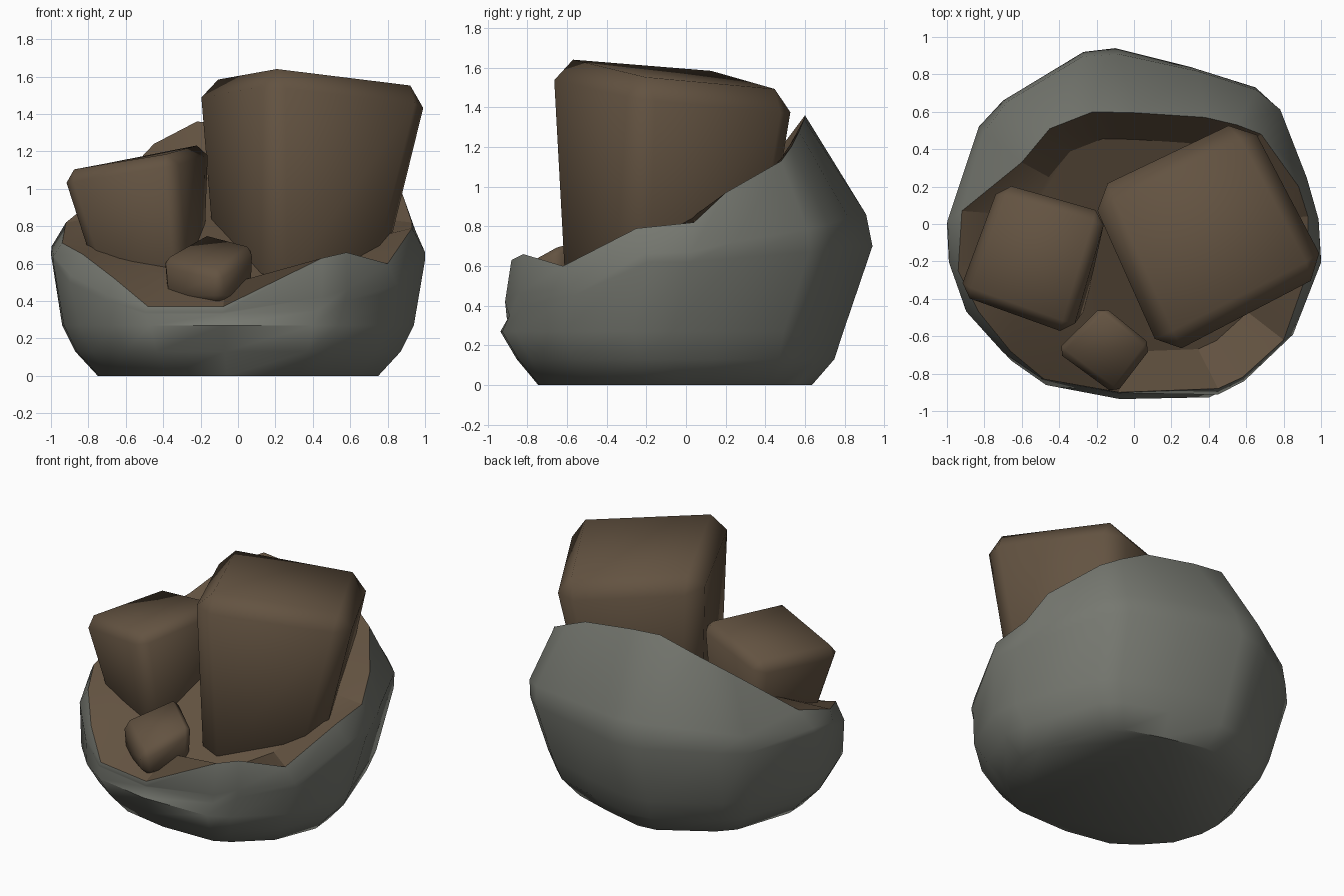
import bpy, bmesh, math
from mathutils import Vector

if "Cube" in bpy.data.objects:
    bpy.data.objects.remove(bpy.data.objects["Cube"])


def material(name, rgb):
    m = bpy.data.materials.new(name)
    m.diffuse_color = (*rgb, 1)
    m.use_nodes = True
    m.node_tree.nodes["Principled BSDF"].inputs["Base Color"].default_value = m.diffuse_color
    return m


GREY = material("grey_stone", (0.18, 0.187, 0.162))
BROWN = material("brown_mineral", (0.125, 0.086, 0.053))


def finish(name, bm, mat, angle):
    me = bpy.data.meshes.new(name)
    bm.to_mesh(me)
    bm.free()
    me.materials.append(mat)
    for p in me.polygons:
        p.use_smooth = True
    me.set_sharp_from_angle(angle=math.radians(angle))
    ob = bpy.data.objects.new(name, me)
    bpy.context.collection.objects.link(ob)
    return ob


def loft(rings):
    """Join rings of points with quads and close the last ring."""
    bm = bmesh.new()
    vs = [[bm.verts.new(p) for p in r] for r in rings]
    n = len(vs[0])
    for a, b in zip(vs, vs[1:]):
        for i in range(n):
            j = (i + 1) % n
            bm.faces.new((a[i], a[j], b[j], b[i]))
    bm.faces.new(vs[-1])
    bm.normal_update()
    return bm


# Rock columns, clockwise from the left: widest point, then rim point
COLUMNS = [
    (-1, 0, .65, -.92, .07, .82), (-.83, .52, .66, -.60, .33, 1.08),
    (-.70, .66, .68, -.45, .51, 1.24), (-.27, .92, .70, -.22, .60, 1.36),
    (-.10, .94, .70, 0, .595, 1.34), (.30, .84, .70, .38, .57, 1.28),
    (.65, .73, .68, .55, .53, 1.20), (.77, .62, .67, .68, .48, 1.13),
    (.90, .25, .64, .88, .20, .97), (.98, .02, .62, .93, .04, .82),
    (1, -.19, .62, .93, -.25, .79), (.85, -.57, .45, .80, -.62, .60),
    (.57, -.82, .40, .58, -.82, .66), (.43, -.89, .35, .45, -.88, .63),
    (-.08, -.90, .33, -.08, -.90, .37), (-.50, -.82, .33, -.48, -.83, .37),
    (-.70, -.68, .40, -.66, -.68, .52), (-.90, -.46, .50, -.83, -.47, .65),
    (-.99, -.20, .62, -.94, -.25, .71),
]
belt = [Vector(c[:3]) for c in COLUMNS]
rim = [Vector(c[3:]) for c in COLUMNS]

# Rounded outer shell: rim, shoulder, belt, then rings tucking in to the base
shoulder = []
for b, r in zip(belt, rim):
    p = b.lerp(r, .25)
    k = 1 + .1 * (r.z - b.z)
    shoulder.append(Vector((p.x * k, p.y * k, p.z)))
lower = [[Vector((b.x * s, b.y * s + dy, z)) for b in belt]
         for s, dy, z in ((.94, -.09, .27), (.87, -.07, .13), (.75, -.07, 0))]
bm = loft([rim, shoulder, belt] + lower)
centre = Vector((0, 0, .55))
for f in bm.faces:
    if f.normal.dot(f.calc_center_median() - centre) < 0:
        f.normal_flip()
finish("rock_shell", bm, GREY, 50)

# Sloping broken inside face
floor = [Vector((r.x * .76, r.y * .76, .83 + .5 * r.y * .76)) for r in rim]
bm = loft([rim, floor])
for f in bm.faces:
    if f.normal.z < 0:
        f.normal_flip()
finish("rock_inside", bm, BROWN, 15)


def crystal(name, top, base, base_z, bevel):
    """Tapered block with a tilted top and chamfered edges."""
    bm = loft([[(x, y, base_z) for x, y in base], top])
    bm.faces.new([bm.verts[i] for i in range(4)] if bm.verts.ensure_lookup_table() is None else [])
    bmesh.ops.recalc_face_normals(bm, faces=bm.faces[:])
    bmesh.ops.bevel(bm, geom=bm.edges[:], offset=bevel, segments=1,
                    affect='EDGES', profile=.5)
    return finish(name, bm, BROWN, 55)


# Three blocks standing in the rock
crystal("large_crystal",
        [(-.25, .18, 1.59), (.155, -.72, 1.66), (1.07, -.25, 1.55), (.62, .59, 1.47)],
        [(-.15, .08), (.17, -.66), (.78, -.29), (.47, .42)], .40, .11)
crystal("medium_crystal",
        [(-.73, .23, 1.13), (-.96, -.38, 1.09), (-.34, -.60, 1.19), (-.14, .06, 1.25)],
        [(-.58, .12), (-.74, -.34), (-.27, -.52), (-.18, .02)], .42, .065)
crystal("small_crystal",
        [(-.42, -.68, .63), (-.10, -.92, .55), (.10, -.65, .70), (-.17, -.43, .77)],
        [(-.40, -.68), (-.10, -.89), (.09, -.66), (-.16, -.47)], .39, .04)
